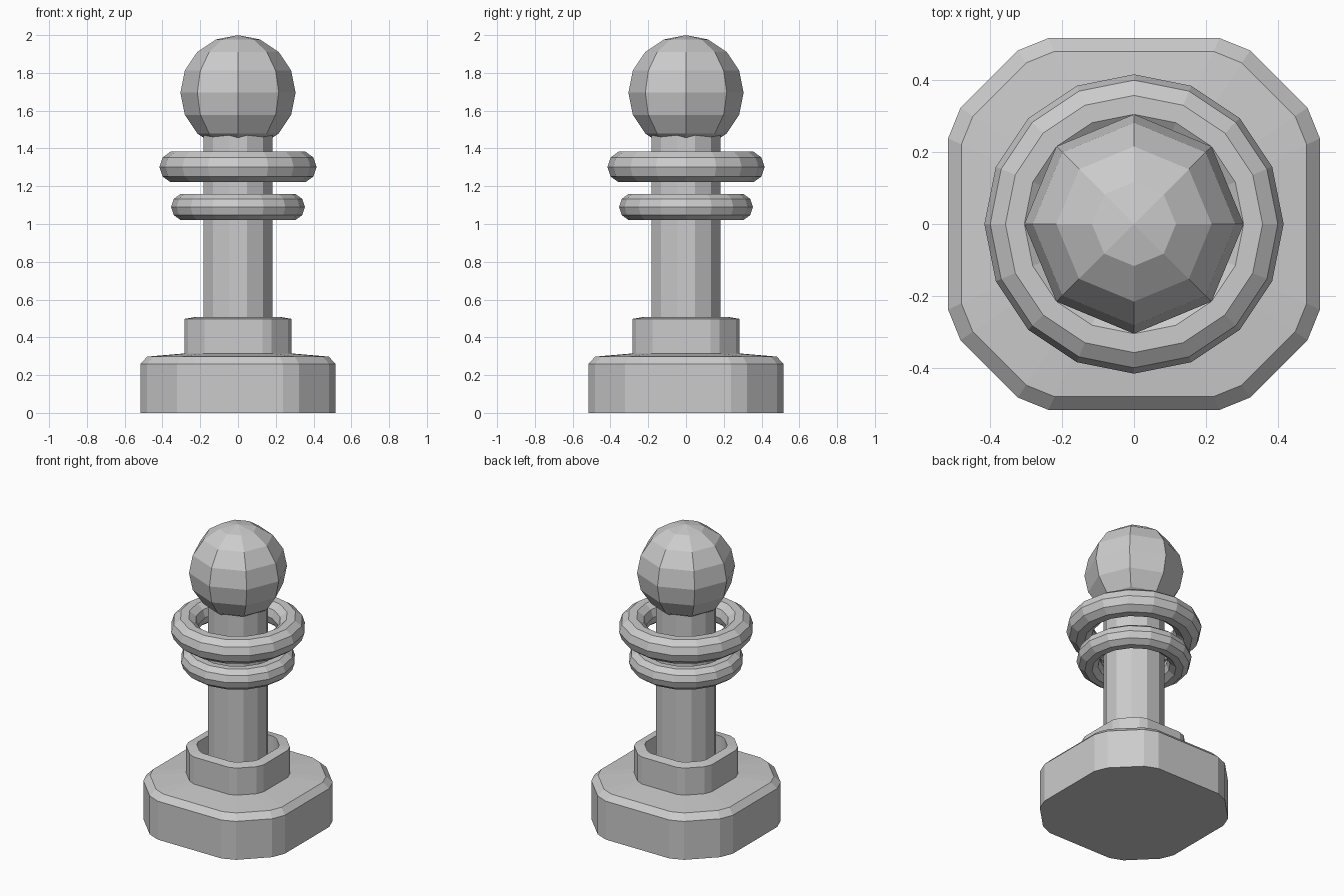
import bpy, bmesh
from math import sin, cos, pi, tau

if "Cube" in bpy.data.objects:
    bpy.data.objects.remove(bpy.data.objects["Cube"])


def loft(name, rings):
    """Skin closed rings of points and cap both ends."""
    bm = bmesh.new()
    loops = [[bm.verts.new(p) for p in ring] for ring in rings]
    n = len(loops[0])
    for a, b in zip(loops, loops[1:]):
        for i in range(n):
            j = (i + 1) % n
            bm.faces.new((a[i], a[j], b[j], b[i]))
    bm.faces.new(loops[0][::-1])
    bm.faces.new(loops[-1])
    bmesh.ops.recalc_face_normals(bm, faces=bm.faces)
    mesh = bpy.data.meshes.new(name)
    bm.to_mesh(mesh)
    bm.free()
    obj = bpy.data.objects.new(name, mesh)
    bpy.context.collection.objects.link(obj)


def rounded_square(half, z):
    """Square with softened chamfered corners, 16 points."""
    corner = [(1, 0.46), (0.933, 0.625), (0.625, 0.933), (0.46, 1)]
    pts = []
    for k in range(4):
        c, s = (1, 0, -1, 0)[k], (0, 1, 0, -1)[k]
        pts += [((x * c - y * s) * half, (x * s + y * c) * half, z) for x, y in corner]
    return pts


def circle(radius, z, sides, turn=0.0):
    return [(radius * cos(tau * i / sides + turn), radius * sin(tau * i / sides + turn), z)
            for i in range(sides)]


def torus(name, z, major, minor, around=16, section=10):
    bm = bmesh.new()
    loops = []
    for i in range(around):
        a = tau * i / around
        loop = []
        for j in range(section):
            b = tau * j / section
            r = major + minor * cos(b)
            loop.append(bm.verts.new((r * cos(a), r * sin(a), z + minor * sin(b))))
        loops.append(loop)
    for i in range(around):
        p, q = loops[i], loops[(i + 1) % around]
        for j in range(section):
            k = (j + 1) % section
            bm.faces.new((p[j], q[j], q[k], p[k]))
    bmesh.ops.recalc_face_normals(bm, faces=bm.faces)
    mesh = bpy.data.meshes.new(name)
    bm.to_mesh(mesh)
    bm.free()
    bpy.context.collection.objects.link(bpy.data.objects.new(name, mesh))


# Stepped base with a hollow collar
loft("base", [rounded_square(h, z) for h, z in [
    (0.517, 0), (0.517, 0.26), (0.48, 0.298), (0.283, 0.315),
    (0.283, 0.498), (0.225, 0.508), (0.225, 0.32)]])

# Twelve-sided column
loft("column", [circle(0.188, z, 12, pi / 12) for z in (0.31, 1.5)])

# Two loose rings around the column
torus("upper_ring", 1.302, 0.331, 0.085)
torus("lower_ring", 1.09, 0.281, 0.073)

# Faceted ball on top
bpy.ops.mesh.primitive_uv_sphere_add(segments=8, ring_count=8, radius=0.305,
                                     location=(0, 0, 1.695))
bpy.context.object.name = "ball"
